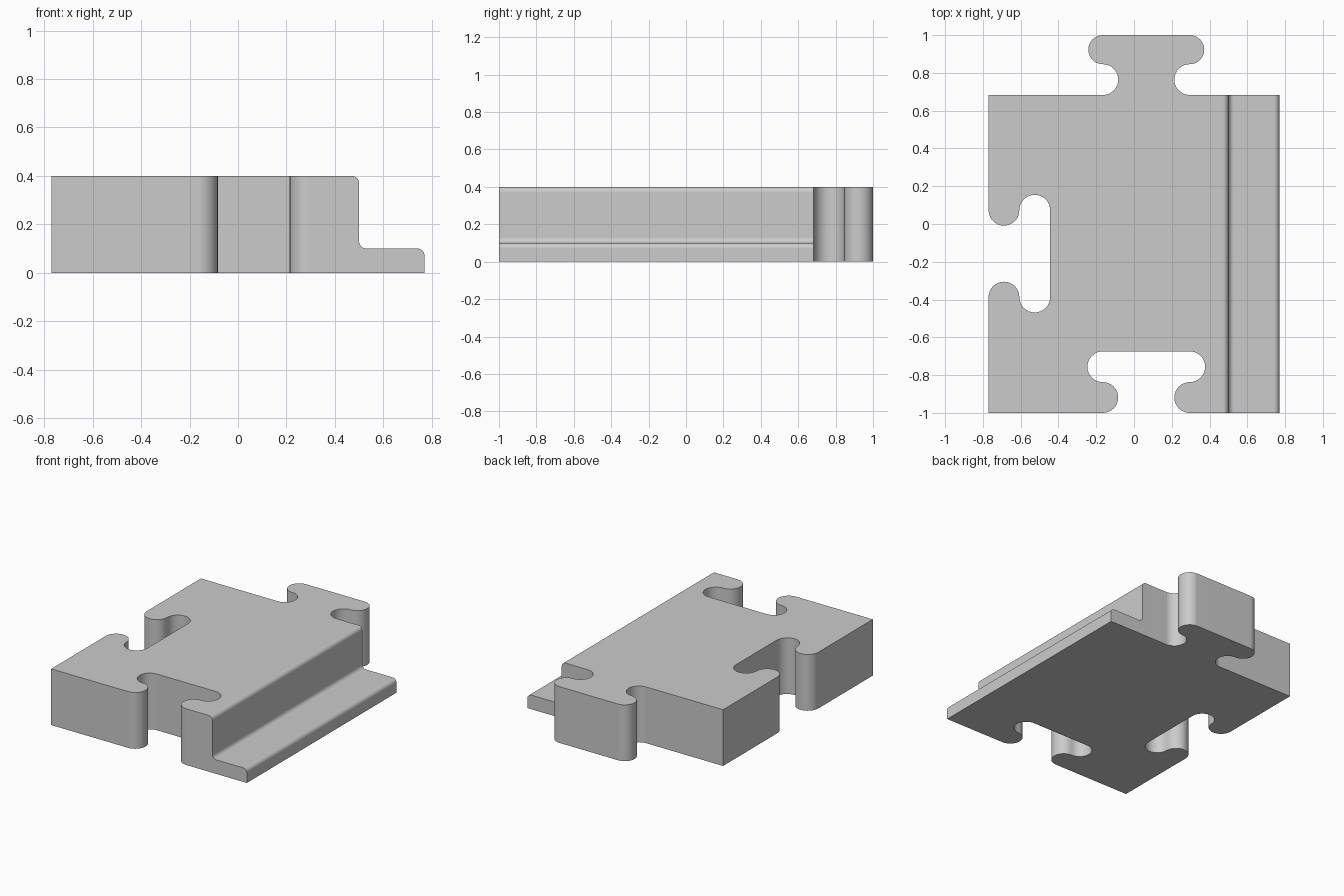
import bpy, bmesh
from math import cos, sin, radians
from mathutils import Vector

if "Cube" in bpy.data.objects:
    bpy.data.objects.remove(bpy.data.objects["Cube"])

HALF_W = 0.77      # half width
BACK = 0.683       # straight back edge
MID_X = 0.065      # centre of front and back joints
MID_Y = -0.157     # centre of side joint
SPREAD = 0.23      # half distance between the arc centres of a joint
R = 0.0815


def arc(cx, cy, r, start, end, steps=16):
    angles = [radians(start + (end - start) * i / steps) for i in range(steps + 1)]
    return [(cx + r * cos(a), cy + r * sin(a)) for a in angles]


def joint(r_neck, r_lobe):
    """Jigsaw curve along u, reaching out in v."""
    half = arc(-SPREAD, r_neck, r_neck, -90, 90)
    half += arc(-SPREAD, 2 * r_neck + r_lobe, r_lobe, 270, 90)
    return half + [(-u, v) for u, v in reversed(half)]


def prism(name, points, offset):
    """Extrude a closed outline along an offset vector."""
    bm = bmesh.new()
    face = bm.faces.new([bm.verts.new(p) for p in points])
    bmesh.ops.remove_doubles(bm, verts=bm.verts, dist=1e-4)
    out = bmesh.ops.extrude_face_region(bm, geom=list(bm.faces))
    moved = [g for g in out["geom"] if isinstance(g, bmesh.types.BMVert)]
    bmesh.ops.translate(bm, verts=moved, vec=Vector(offset))
    bmesh.ops.recalc_face_normals(bm, faces=bm.faces)
    mesh = bpy.data.meshes.new(name)
    bm.to_mesh(mesh)
    bm.free()
    obj = bpy.data.objects.new(name, mesh)
    bpy.context.collection.objects.link(obj)
    return obj


grey = bpy.data.materials.new("light grey")
grey.use_nodes = True
grey.diffuse_color = (0.6, 0.6, 0.6, 1)
grey.node_tree.nodes["Principled BSDF"].inputs["Base Color"].default_value = (0.6, 0.6, 0.6, 1)

# Stepped side profile with rounded step corners, run along y
F = 0.03
profile = [(-1, 0), (HALF_W, 0)]
profile += arc(HALF_W - F, 0.1 - F, F, 0, 90, 8)
profile += arc(0.5 + F, 0.1 + F, F, 270, 180, 8)
profile += arc(0.5 - F, 0.4 - F, F, 0, 90, 8)
profile += [(-1, 0.4)]
tile = prism("jigsaw_edge_tile", [(x, -1.2, z) for x, z in profile], (0, 2.4, 0))
tile.data.materials.append(grey)

# Plan outline: front socket, back tab, left-hand socket
socket = joint(R, R)
outline = [(-HALF_W, -1)]
outline += [(MID_X + u, v - 1) for u, v in socket]
outline += [(0.9, -1), (0.9, BACK)]
outline += [(MID_X - u, BACK + v) for u, v in joint(R, (1 - BACK) / 2 - R)]
outline += [(-HALF_W, BACK)]
outline += [(v - HALF_W, MID_Y - u) for u, v in socket]
cutter = prism("outline_cutter", [(x, y, -0.2) for x, y in outline], (0, 0, 0.8))
cutter.hide_render = True

# Keep what lies inside both shapes
trim = tile.modifiers.new("trim", "BOOLEAN")
trim.operation = "INTERSECT"
trim.solver = "EXACT"
trim.object = cutter
bpy.ops.object.select_all(action="DESELECT")
bpy.context.view_layer.objects.active = tile
tile.select_set(True)
bpy.ops.object.modifier_apply(modifier=trim.name)
bpy.data.objects.remove(cutter)

# Smooth curves, crisp corners
bpy.ops.object.shade_smooth_by_angle(angle=radians(30))
weighted = tile.modifiers.new("weighted_normals", "WEIGHTED_NORMAL")
weighted.keep_sharp = True
